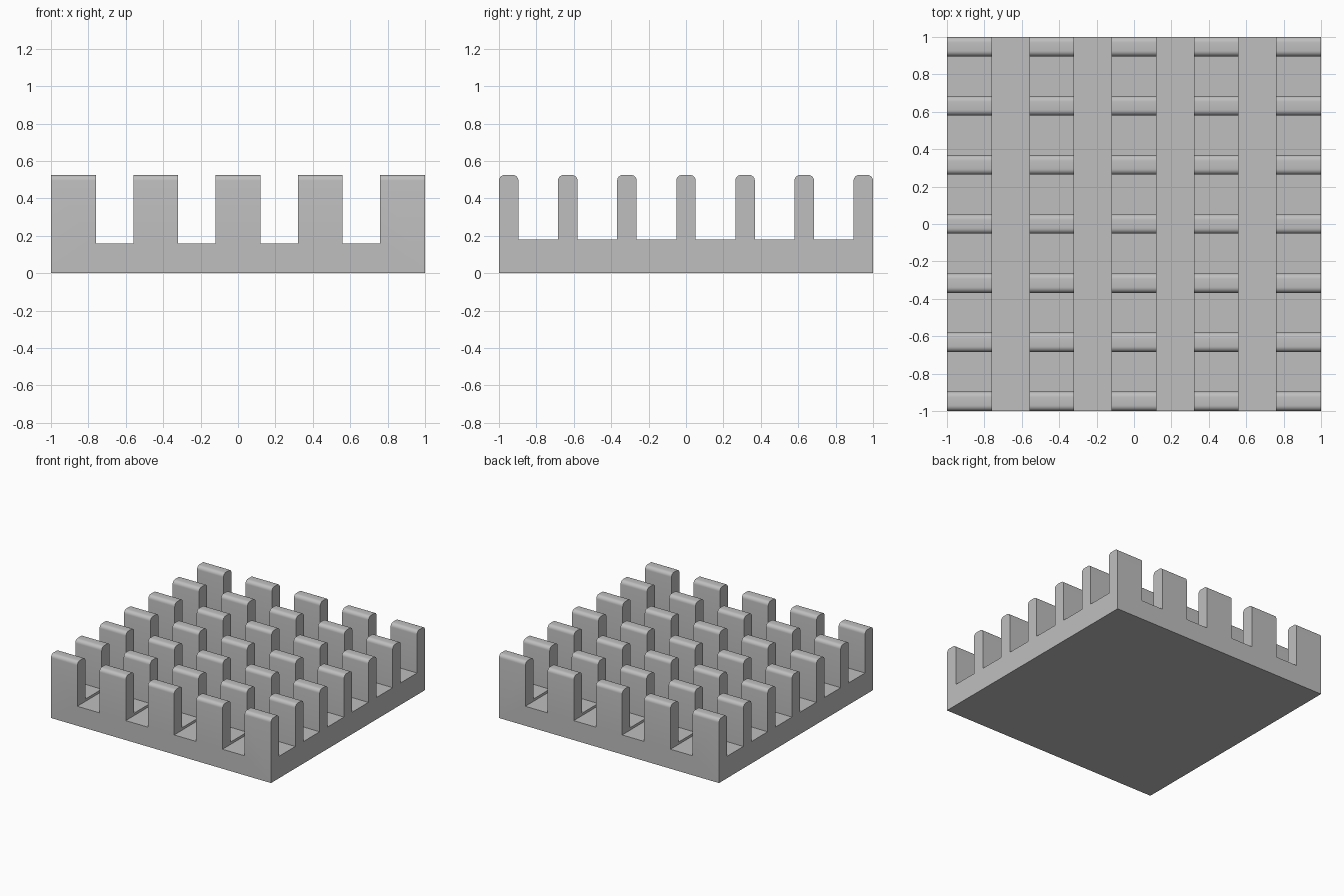
import bpy
import bmesh
from math import sin, cos, pi, radians

cube = bpy.data.objects.get("Cube")
if cube:
    bpy.data.objects.remove(cube, do_unlink=True)

# Main sizes
HALF = 1.0
TOP, FIN_FLOOR, CHANNEL_FLOOR = 0.525, 0.18, 0.16
FIN_COUNT, FIN_THICK, FILLET, STEPS = 7, 0.104, 0.03, 6
CHANNEL_COUNT, CHANNEL_WIDTH, CHANNEL_PITCH = 4, 0.20, 0.44

metal = bpy.data.materials.new("grey metal")
metal.use_nodes = True
grey = (0.52, 0.52, 0.52, 1)
metal.diffuse_color = grey
metal.node_tree.nodes["Principled BSDF"].inputs["Base Color"].default_value = grey


def add_object(name, bm):
    bmesh.ops.recalc_face_normals(bm, faces=bm.faces)
    mesh = bpy.data.meshes.new(name)
    bm.to_mesh(mesh)
    bm.free()
    mesh.materials.append(metal)
    obj = bpy.data.objects.new(name, mesh)
    bpy.context.collection.objects.link(obj)
    return obj


def fillet(y, z, start):
    """Quarter arc in the side profile, running clockwise."""
    angles = [start - i / STEPS * pi / 2 for i in range(STEPS + 1)]
    return [(y + FILLET * cos(a), z + FILLET * sin(a)) for a in angles]


# Comb-shaped side profile: a base with rounded-top fins
profile = [(-HALF, 0)]
pitch = (2 * HALF - FIN_THICK) / (FIN_COUNT - 1)
for i in range(FIN_COUNT):
    y0 = -HALF + i * pitch
    y1 = y0 + FIN_THICK
    if i > 0:
        profile.append((y0, FIN_FLOOR))
    profile += fillet(y0 + FILLET, TOP - FILLET, pi)
    profile += fillet(y1 - FILLET, TOP - FILLET, pi / 2)
    if i < FIN_COUNT - 1:
        profile.append((y1, FIN_FLOOR))
profile.append((HALF, 0))

# Extrude the profile across the full width
bm = bmesh.new()
face = bm.faces.new([bm.verts.new((-HALF, y, z)) for y, z in profile])
extruded = bmesh.ops.extrude_face_region(bm, geom=[face], use_keep_orig=True)
verts = [g for g in extruded["geom"] if isinstance(g, bmesh.types.BMVert)]
bmesh.ops.translate(bm, verts=verts, vec=(2 * HALF, 0, 0))
heat_sink = add_object("finned_heat_sink", bm)

# Cross channels that split the fins into pins
bm = bmesh.new()
for i in range(CHANNEL_COUNT):
    x = (i - (CHANNEL_COUNT - 1) / 2) * CHANNEL_PITCH
    box = bmesh.ops.create_cube(bm, size=1)["verts"]
    bmesh.ops.scale(bm, verts=box, vec=(CHANNEL_WIDTH, 3 * HALF, 1))
    bmesh.ops.translate(bm, verts=box, vec=(x, 0, CHANNEL_FLOOR + 0.5))
cutter = add_object("channel_cutter", bm)
cutter.hide_render = True

cut = heat_sink.modifiers.new("channels", "BOOLEAN")
cut.operation = "DIFFERENCE"
cut.solver = "EXACT"
cut.object = cutter
bpy.ops.object.select_all(action="DESELECT")
heat_sink.select_set(True)
bpy.context.view_layer.objects.active = heat_sink
bpy.ops.object.modifier_apply(modifier=cut.name)
bpy.data.objects.remove(cutter, do_unlink=True)

# Smooth fillets, sharp corners
bpy.ops.object.shade_smooth_by_angle(angle=radians(30))
